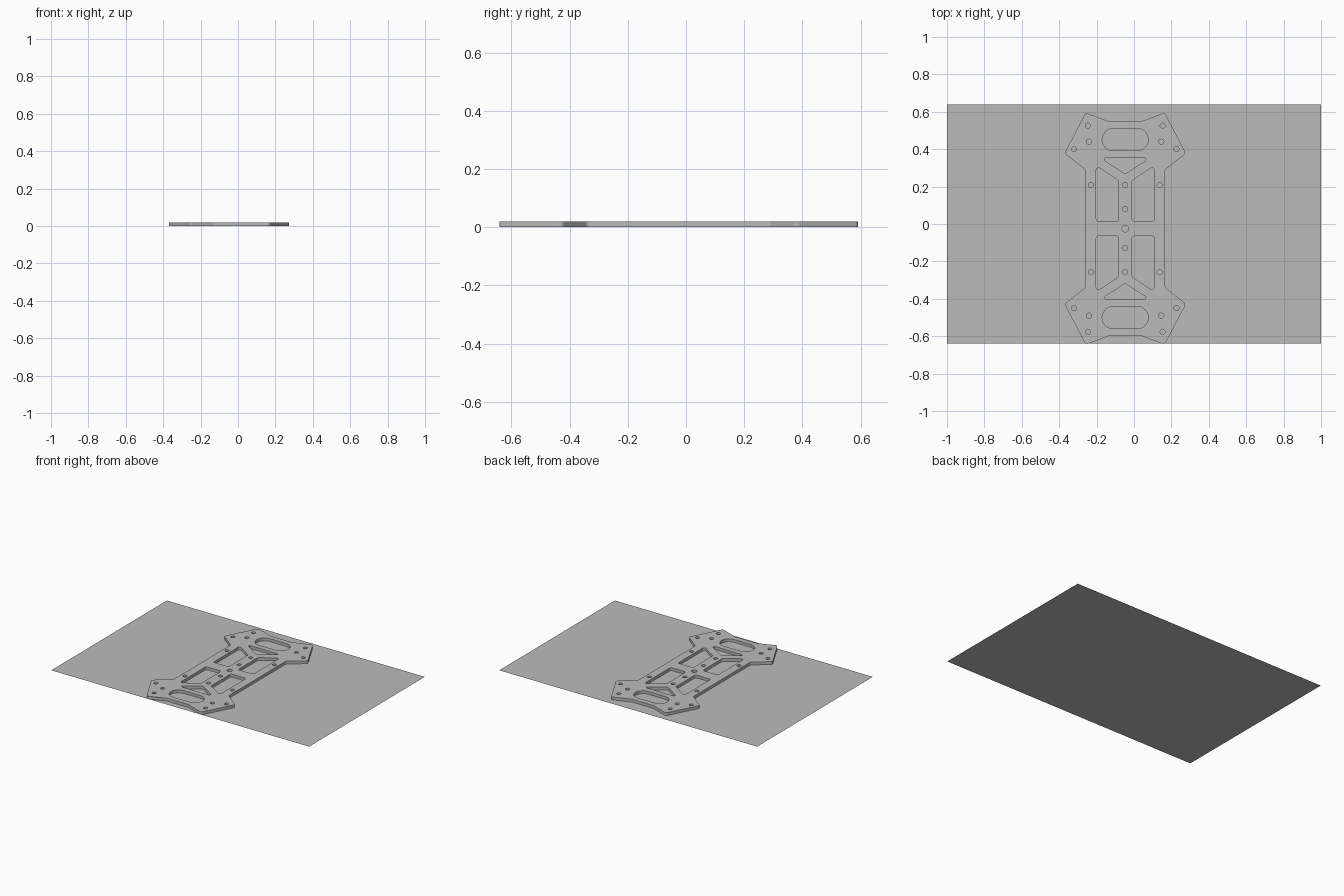
import bpy, bmesh, math
from mathutils import Vector

if "Cube" in bpy.data.objects:
    bpy.data.objects.remove(bpy.data.objects["Cube"])

CENTRE = Vector((-0.047, -0.025, 0))
THICK = 0.02

grey = bpy.data.materials.new("plain_grey")
grey.use_nodes = True
colour = (0.5, 0.5, 0.5, 1)
grey.diffuse_color = colour
grey.node_tree.nodes["Principled BSDF"].inputs["Base Color"].default_value = colour


def fillet(corners, radius, steps=5):
    """Round each corner of a polygon with a tangent arc."""
    pts = [Vector(c) for c in corners]
    out = []
    for i, p in enumerate(pts):
        a = (pts[i - 1] - p).normalized()
        b = (pts[(i + 1) % len(pts)] - p).normalized()
        half = a.angle(b) / 2
        mid = p + (a + b).normalized() * radius / math.sin(half)
        start = p + a * radius / math.tan(half) - mid
        end = p + b * radius / math.tan(half) - mid
        for k in range(steps + 1):
            arm = start.lerp(end, k / steps).normalized() * radius
            out.append(mid + arm)
    return out


def circle(x, y, r, n=20):
    return [Vector((x + r * math.cos(math.tau * k / n),
                    y + r * math.sin(math.tau * k / n))) for k in range(n)]


def flip(points, sx, sy):
    return [Vector((p.x * sx, p.y * sy)) for p in points]


# Outer contour, mirrored from one quarter
quarter = [(0.214, 0.315), (0.325, 0.403), (0.211, 0.62), (0.083, 0.572)]
top = quarter + [(-x, y) for x, y in reversed(quarter)]
loops = [fillet(top + [(-x, -y) for x, y in top], 0.016)]

# Round slots, triangles and windows, mirrored front to back
slot = fillet([(-0.123, 0.417), (0.123, 0.417), (0.123, 0.535), (-0.123, 0.535)], 0.0585, 8)
triangle = fillet([(0, 0.293), (0.132, 0.379), (-0.132, 0.379)], 0.009)
window = fillet([(0.037, 0.04), (0.155, 0.04), (0.155, 0.336), (0.037, 0.257)], 0.012)
for sy in (1, -1):
    loops += [flip(slot, 1, sy), flip(triangle, 1, sy)]
    for sx in (1, -1):
        loops.append(flip(window, sx, sy))
        # Screw holes at the sides
        for x, y in ((0.2, 0.551), (0.193, 0.465), (0.274, 0.425), (0.184, 0.233)):
            loops.append(circle(x * sx, y * sy, 0.0135))
    # Screw holes on the spine
    for y in (0.233, 0.104):
        loops.append(circle(0, y * sy, 0.0135))
loops.append(circle(0, 0, 0.0175))

# Frame plate: filled profile with holes, extruded to thickness
curve = bpy.data.curves.new("frame_profile", "CURVE")
curve.dimensions = "2D"
curve.fill_mode = "BOTH"
curve.extrude = THICK / 2
for loop in loops:
    spline = curve.splines.new("POLY")
    spline.points.add(len(loop) - 1)
    for point, p in zip(spline.points, loop):
        point.co = (p.x, p.y, 0, 1)
    spline.use_cyclic_u = True
profile = bpy.data.objects.new("frame_profile", curve)
bpy.context.collection.objects.link(profile)
bpy.context.view_layer.update()
graph = bpy.context.evaluated_depsgraph_get()
mesh = bpy.data.meshes.new_from_object(profile.evaluated_get(graph))
bpy.data.objects.remove(profile)

bm = bmesh.new()
bm.from_mesh(mesh)
bmesh.ops.remove_doubles(bm, verts=bm.verts, dist=0.0001)
bmesh.ops.recalc_face_normals(bm, faces=bm.faces)
for face in bm.faces:
    face.smooth = False
    face.material_index = 0
bm.to_mesh(mesh)
bm.free()
mesh.materials.clear()
mesh.materials.append(grey)
plate = bpy.data.objects.new("frame_plate", mesh)
plate.location = CENTRE + Vector((0, 0, THICK / 2))
bpy.context.collection.objects.link(plate)

# Thin base sheet under the plate
bpy.ops.mesh.primitive_plane_add(size=2)
sheet = bpy.context.object
sheet.name = "base_sheet"
sheet.scale = (1, 0.64, 1)
sheet.data.materials.append(grey)
